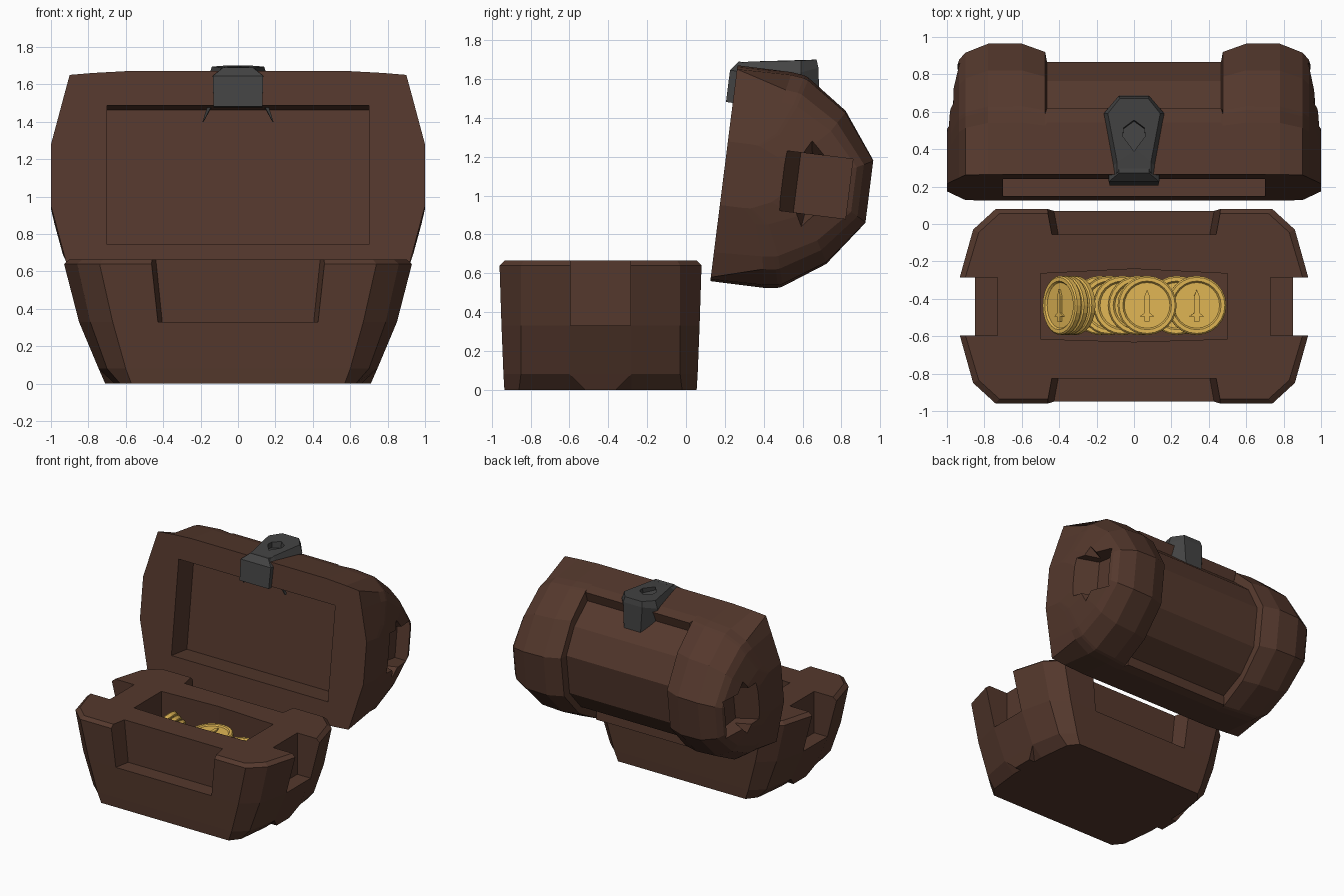
import bpy, bmesh, math
from mathutils import Matrix

if "Cube" in bpy.data.objects:
    bpy.data.objects.remove(bpy.data.objects["Cube"])


def material(name, rgb):
    m = bpy.data.materials.new(name)
    m.diffuse_color = (*rgb, 1)
    m.use_nodes = True
    m.node_tree.nodes["Principled BSDF"].inputs["Base Color"].default_value = m.diffuse_color
    return m


WOOD = material("brown_wood", (0.09, 0.04, 0.026))
IRON = material("dark_iron", (0.056, 0.056, 0.056))
GOLD = material("gold", (0.75, 0.47, 0.09))
BASE = Matrix.Translation((0, -0.44, 0))
TILT = math.atan2(0.14, 1.11)
# Lid space: x across, y = depth away from the opening, z = along the opening from its middle
LID = Matrix.Translation((0, 0.195, 1.115)) @ Matrix.Rotation(-TILT, 4, 'X')


def add_loft(bm, rings):
    rows = [[bm.verts.new(p) for p in r] for r in rings]
    n = len(rows[0])
    for a, b in zip(rows, rows[1:]):
        for i in range(n):
            j = (i + 1) % n
            bm.faces.new((a[i], a[j], b[j], b[i]))
    bm.faces.new(rows[0])
    bm.faces.new(rows[-1])


def finish(name, bm, mat, frame):
    bmesh.ops.remove_doubles(bm, verts=bm.verts, dist=1e-5)
    bmesh.ops.recalc_face_normals(bm, faces=bm.faces)
    me = bpy.data.meshes.new(name)
    bm.to_mesh(me)
    bm.free()
    me.transform(frame)
    me.materials.append(mat)
    ob = bpy.data.objects.new(name, me)
    bpy.context.collection.objects.link(ob)
    return ob


def loft(name, rings, mat, frame):
    bm = bmesh.new()
    add_loft(bm, rings)
    return finish(name, bm, mat, frame)


def cut(ob, cutters):
    for c in cutters:
        m = ob.modifiers.new("cut", 'BOOLEAN')
        m.operation, m.solver, m.object = 'DIFFERENCE', 'EXACT', c
    bpy.context.view_layer.update()
    dg = bpy.context.evaluated_depsgraph_get()
    me = bpy.data.meshes.new_from_object(ob.evaluated_get(dg))
    ob.modifiers.clear()
    ob.data = me
    for c in cutters:
        bpy.data.objects.remove(c)


def rect(x0, x1, y0, y1, z):
    return [(x0, y0, z), (x1, y0, z), (x1, y1, z), (x0, y1, z)]


def around(quarter, z):
    """Mirror a quarter outline into a closed ring."""
    right = [(x, -y, z) for x, y in quarter] + [(x, y, z) for x, y in reversed(quarter)]
    return right + [(-x, y, z) for x, y, z in reversed(right)]


# Chest base: rounded-corner tub that widens upwards
base = loft("chest_base", [
    around([(0.57, 0.495), (0.63, 0.42), (0.66, 0.16)], 0),
    around([(0.60, 0.50), (0.70, 0.41), (0.745, 0.16)], 0.08),
    around([(0.67, 0.51), (0.79, 0.41), (0.85, 0.16)], 0.33),
    around([(0.74, 0.52), (0.86, 0.41), (0.93, 0.16)], 0.64),
    around([(0.72, 0.495), (0.83, 0.395), (0.90, 0.16)], 0.665)], WOOD, BASE)

cutters = []
for s in (-1, 1):
    # front / back panel recesses and side handle notches, open at the top
    cutters.append(loft("cutter", [
        [(-a, s * 0.385, z), (a, s * 0.385, z), (a + 0.04, s * 0.6, z), (-a - 0.04, s * 0.6, z)]
        for a, z in ((0.405, 0.33), (0.445, 0.72))], WOOD, BASE))
    cutters.append(loft("cutter", [
        rect(s * 0.73, s * 1.1, -0.155, 0.155, z) for z in (0.33, 0.72)], WOOD, BASE))
# coin hollow
cutters.append(loft("cutter", [
    [(-0.5, -0.175, z), (0, -0.19, z), (0.5, -0.175, z),
     (0.5, 0.175, z), (0, 0.2, z), (-0.5, 0.175, z)] for z in (0.3, 0.72)], WOOD, BASE))
cut(base, cutters)

# Small feet under the side notches
for s, side in ((-1, "left"), (1, "right")):
    loft(side + "_foot", [rect(s * 0.62, s * 0.71, -0.08, 0.08, 0),
                          rect(s * 0.62, s * 0.745, -0.16, 0.16, 0.08)], WOOD, BASE)


# Lid: barrel profile swept across x, with a sunken middle band
def barrel(x, rim, w, v):
    half = [(0, rim), (0.37 * v, w), (0.46 * v, 0.985 * w),
            (0.49 * v, 0.97 * w), (0.77 * v, 0.71 * w), (v, 0.29 * w)]
    return [(x, a, -b) for a, b in half] + [(x, a, b) for a, b in reversed(half)]


def sunken(x):
    half = [(0, 0.56), (0.28, 0.56), (0.36, 0.545), (0.345, 0.465), (0.53, 0.345), (0.655, 0.16)]
    return [(x, a, -b) for a, b in half] + [(x, a, b) for a, b in reversed(half)]


right = [(0.6, 0.56, 0.56, 0.755), (0.78, 0.55, 0.545, 0.755), (0.9, 0.54, 0.465, 0.71),
         (0.935, 0.41, 0.40, 0.675), (0.98, 0.24, 0.24, 0.53), (1.0, 0.165, 0.165, 0.34)]
lid = loft("lid",
           [barrel(-r[0], *r[1:]) for r in reversed(right)]
           + [barrel(-0.475, 0.56, 0.56, 0.71), sunken(-0.465)]
           + [sunken(0.465), barrel(0.475, 0.56, 0.56, 0.71)]
           + [barrel(*r) for r in right], WOOD, LID)

cutters = [loft("cutter", [rect(-0.7, 0.7, -0.1, 0.2, z) for z in (-0.375, 0.375)], WOOD, LID)]
for s in (-1, 1):
    # handle pocket widening outwards, plus a pointed flare above and below it
    cutters.append(loft("cutter", [
        [(x, y0, -0.155), (x, y1, -0.155), (x, y1, 0.155), (x, y0, 0.155)]
        for x, y0, y1 in ((s * 0.83, 0.38, 0.65), (s * 1.1, 0.26, 0.65))], WOOD, LID))
    cutters.append(loft("cutter", [
        [(x, y0, 0), (x, ym, -h), (x, y1, 0), (x, ym, h)]
        for x, y0, y1, ym, h in ((s * 0.86, 0.38, 0.6, 0.44, 0.15),
                                 (s * 1.06, 0.30, 0.66, 0.42, 0.29))], WOOD, LID))
cut(lid, cutters)


# Latch: plate wrapped over the lid edge, with a keyhole
def mirrored(pts):
    return pts + [(-x, y, z) for x, y, z in reversed(pts)]


latch = loft("latch_plate", [
    mirrored([(0.12, 0.01, 0.45), (0.14, 0.10, 0.42), (0.17, 0.30, 0.40), (0.07, 0.46, 0.31)]),
    mirrored([(0.12, -0.01, 0.54), (0.11, 0.05, 0.56), (0.16, 0.33, 0.565), (0.085, 0.415, 0.60)]),
    mirrored([(0.09, 0.01, 0.575), (0.09, 0.06, 0.587), (0.14, 0.32, 0.625), (0.075, 0.40, 0.64)])],
    IRON, LID)
cut(latch, [loft("cutter", [
    [(0, 0.12, z), (0.06, 0.20, z), (0.055, 0.245, z), (0, 0.285, z), (-0.055, 0.245, z), (-0.06, 0.20, z)]
    for z in (0.57, 0.75)], IRON, LID)])
loft("latch_tongue", [rect(-0.13, 0.13, -0.035, 0.0, 0.365),
                      rect(-0.135, 0.135, -0.035, 0.02, 0.53),
                      rect(-0.08, 0.08, 0.005, 0.03, 0.58)], IRON, LID)
# pointed prongs of the latch showing under the lid's inner edge
for s, side in ((-1, "left"), (1, "right")):
    loft(side + "_latch_prong", [
        [(s * x, y, z) for x, y, z in ring] for ring in (
            [(0.12, 0.06, 0.42), (0.15, 0.06, 0.42), (0.15, 0.12, 0.42), (0.12, 0.12, 0.42)],
            [(0.185, 0.10, 0.30), (0.19, 0.10, 0.30), (0.19, 0.12, 0.30), (0.185, 0.12, 0.30)])],
        IRON, LID)


# Coins: lathed disc with raised rim and a small blade relief on each face
def coin(i, x, y, z, tilt):
    bm = bmesh.new()
    prof = [(0.122, -0.01), (0.13, -0.02), (0.15, -0.02), (0.158, -0.013),
            (0.158, 0.013), (0.15, 0.02), (0.13, 0.02), (0.122, 0.01)]
    n = 24
    add_loft(bm, [[(r * math.cos(2 * math.pi * k / n), r * math.sin(2 * math.pi * k / n), h)
                   for k in range(n)] for r, h in prof])
    for s in (-1, 1):
        for outline in ([(-0.014, -0.085), (0.014, -0.085), (0.014, 0.05), (0, 0.085), (-0.014, 0.05)],
                        [(-0.04, -0.06), (0.04, -0.06), (0, -0.03)]):
            add_loft(bm, [[(a, b, s * h) for a, b in outline] for h in (0.006, 0.022)])
    frame = Matrix.Translation((x, y, z)) @ Matrix.Rotation(tilt, 4, 'Y')
    finish("coin_%d" % i, bm, GOLD, frame)


coins = [(0.335, 0.49, 0.05), (0.23, 0.43, -0.15), (0.07, 0.535, 0.0), (0.02, 0.49, -0.12),
         (-0.06, 0.46, -0.2), (-0.13, 0.43, -0.25), (-0.18, 0.40, -0.3), (0.33, 0.36, 0),
         (0.05, 0.38, 0), (-0.385, 0.47, -0.95), (-0.355, 0.45, -0.9), (-0.32, 0.43, -0.85)]
for i, (x, z, t) in enumerate(coins, 1):
    coin(i, x, -0.435, z, t)
